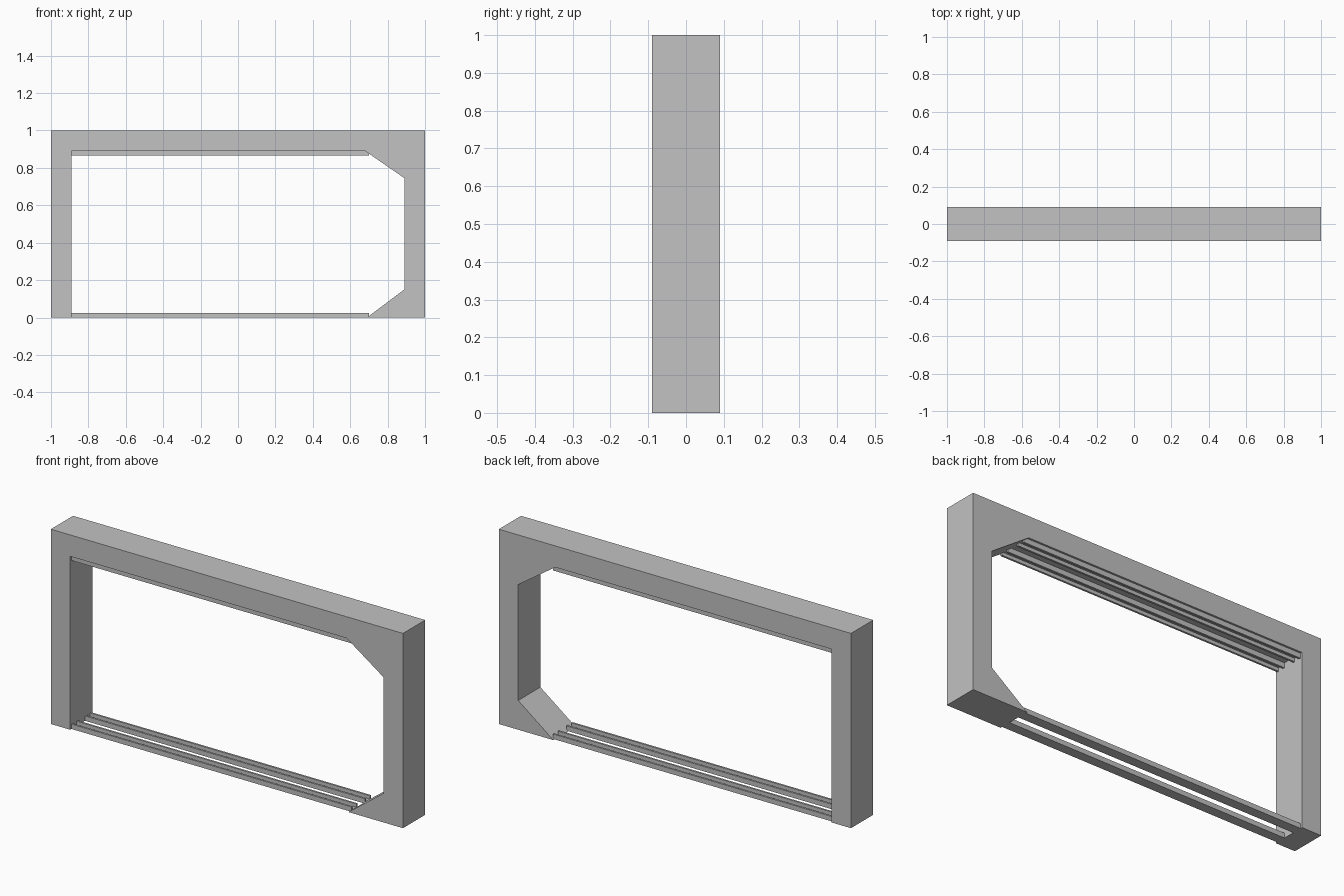
import bpy, bmesh
from mathutils import Vector

cube = bpy.data.objects.get("Cube")
if cube:
    bpy.data.objects.remove(cube, do_unlink=True)

grey = bpy.data.materials.new("plain grey")
grey.use_nodes = True
colour = (0.54, 0.54, 0.54, 1)
grey.diffuse_color = colour
grey.node_tree.nodes["Principled BSDF"].inputs["Base Color"].default_value = colour

DEPTH = 0.18      # frame thickness
INNER = 0.89      # half width and top of the opening
RAIL_H = 0.025


def prism(name, points, sweep):
    """Extrude a flat outline along a vector into a closed solid."""
    bm = bmesh.new()
    face = bm.faces.new([bm.verts.new(p) for p in points])
    ext = bmesh.ops.extrude_face_region(bm, geom=[face])
    moved = [g for g in ext["geom"] if isinstance(g, bmesh.types.BMVert)]
    bmesh.ops.translate(bm, verts=moved, vec=Vector(sweep))
    bmesh.ops.recalc_face_normals(bm, faces=bm.faces[:])
    mesh = bpy.data.meshes.new(name)
    bm.to_mesh(mesh)
    bm.free()
    mesh.materials.append(grey)
    obj = bpy.data.objects.new(name, mesh)
    bpy.context.collection.objects.link(obj)
    return obj


# Frame open at the bottom, with sloped corners on one side
outline = [(-1, 0), (-1, 1), (1, 1), (1, 0), (0.69, 0), (INNER, 0.15),
           (INNER, 0.745), (0.68, INNER), (-INNER, INNER), (-INNER, 0)]
prism("frame", [(x, -DEPTH / 2, z) for x, z in outline], (0, DEPTH, 0))


def channel(name, y, z, up, end):
    """U-shaped sliding track, open upward (up=1) or downward (up=-1)."""
    half, wall, base = 0.025, 0.01, 0.008
    side = [(half, 0), (half, RAIL_H), (half - wall, RAIL_H), (half - wall, base)]
    profile = side + [(-a, b) for a, b in reversed(side)]
    prism(name, [(-INNER, y + a, z + up * b) for a, b in profile], (end + INNER, 0, 0))


# Paired tracks along the floor and under the header
for label, y in (("front", -0.055), ("back", 0.055)):
    channel(label + "_floor_track", y, 0, 1, 0.70)
    channel(label + "_header_track", y, INNER, -1, 0.70)
